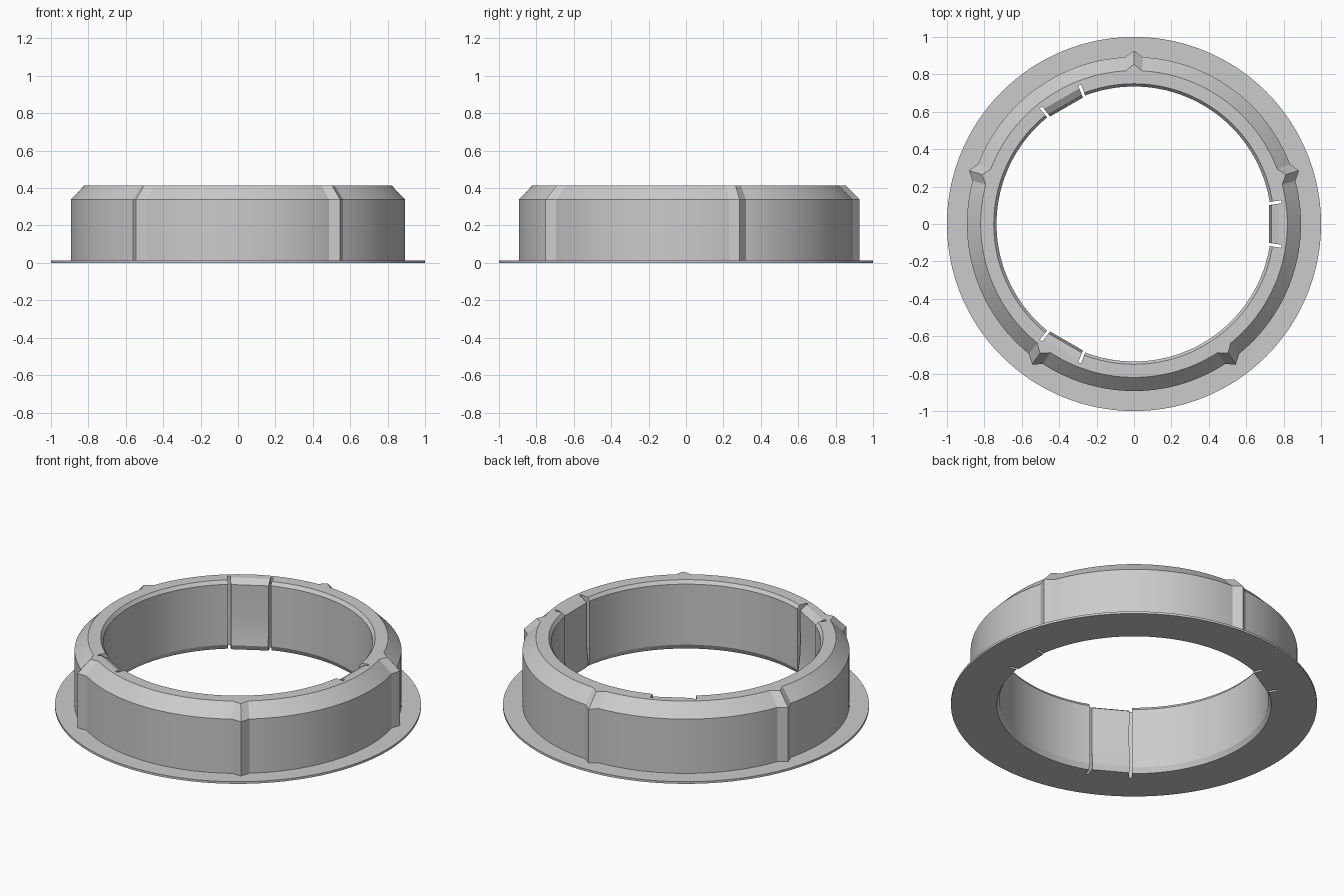
import bpy, bmesh, math

if "Cube" in bpy.data.objects:
    bpy.data.objects.remove(bpy.data.objects["Cube"])

RIBS = [18, 90, 162, 234, 306]      # pointed outer ribs
TABS = [0, 120, 240]                # inner clips between slots
TAB_HALF, SLOT_HALF = 8.0, 9.2      # degrees
HEIGHT, FLANGE = 0.415, 0.013

# inner cross-sections (radius, z), top to bottom
WALL = [(0.75, HEIGHT), (0.735, 0.395), (0.735, 0.2), (0.735, 0.1), (0.735, 0.03), (0.75, 0)]
SLOT = [(0.797, z) for r, z in WALL]
TAB = [(0.777, HEIGHT), (0.738, 0.39), (0.741, 0.2), (0.736, 0.1), (0.725, 0.03), (0.738, 0)]


def gap(a, b):
    return abs((a - b + 180) % 360 - 180)


def section(angle, inner, centre):
    # full closed cross-section at one angle
    near = min(gap(angle, r) for r in RIBS)
    R = 0.893 + 0.034 * max(0, 1 - near / 3)
    outer = [(1, 0), (1, FLANGE), (R, FLANGE), (R, 0.34), (R - 0.073, HEIGHT)]
    if inner is TAB:                # clips have straight faces
        k = 1 / math.cos(math.radians(gap(angle, centre)))
        inner = [(r * k - 0.003, z) for r, z in TAB]
    a = math.radians(angle)
    return [(r * math.cos(a), r * math.sin(a), z) for r, z in outer + inner]


# list the sections round the ring, doubled where the inner shape steps
stations = []
for i in range(240):
    a = i * 1.5
    c = min(TABS, key=lambda t: gap(a, t))
    d = gap(a, c)
    kind = TAB if d < TAB_HALF else SLOT if d < SLOT_HALF else WALL
    stations.append((a, 1, kind, c))
for c in TABS:
    for off, first, second in [(-SLOT_HALF, WALL, SLOT), (-TAB_HALF, SLOT, TAB),
                               (TAB_HALF, TAB, SLOT), (SLOT_HALF, SLOT, WALL)]:
        a = (c + off) % 360
        stations += [(a, 0, first, c), (a, 1, second, c)]
stations.sort(key=lambda s: (s[0], s[1]))

# collar body with flange
bm = bmesh.new()
rings = [[bm.verts.new(p) for p in section(a, kind, c)] for a, _, kind, c in stations]
for r0, r1 in zip(rings, rings[1:] + rings[:1]):
    n = len(r0)
    for j in range(n):
        k = (j + 1) % n
        bm.faces.new((r0[j], r1[j], r1[k], r0[k]))
bmesh.ops.remove_doubles(bm, verts=bm.verts, dist=1e-5)
bmesh.ops.dissolve_degenerate(bm, dist=1e-5, edges=bm.edges)
bmesh.ops.recalc_face_normals(bm, faces=bm.faces)
mesh = bpy.data.meshes.new("ring_collar")
bm.to_mesh(mesh)
bm.free()

grey = bpy.data.materials.new("light grey")
grey.diffuse_color = (0.6, 0.6, 0.6, 1)
grey.use_nodes = True
grey.node_tree.nodes["Principled BSDF"].inputs["Base Color"].default_value = grey.diffuse_color
mesh.materials.append(grey)
collar = bpy.data.objects.new("ring_collar", mesh)
bpy.context.collection.objects.link(collar)
bpy.context.view_layer.objects.active = collar
collar.select_set(True)
bpy.ops.object.shade_smooth_by_angle(angle=math.radians(25))
